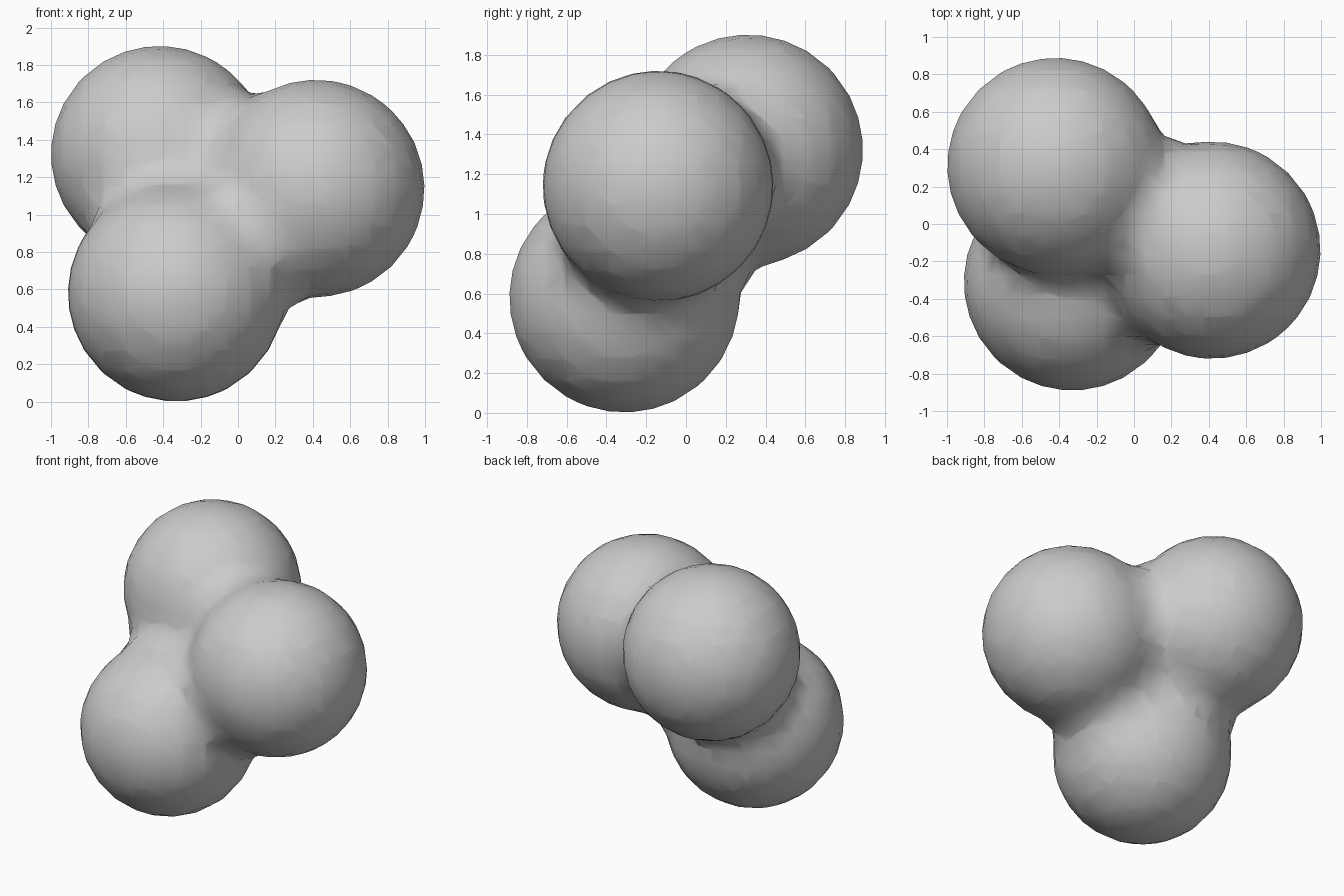
import bpy

if "Cube" in bpy.data.objects:
    bpy.data.objects.remove(bpy.data.objects["Cube"])

# Three equal blobs that melt into each other
CENTRES = [(-0.42, 0.31, 1.322), (0.417, -0.14, 1.14), (-0.33, -0.31, 0.58)]

data = bpy.data.metaballs.new("blob_cluster")
data.resolution = data.render_resolution = 0.11
data.threshold = 0.6
for centre in CENTRES:
    ball = data.elements.new(type='BALL')
    ball.co = centre
    ball.radius = 0.82
    ball.stiffness = 4.8

blob = bpy.data.objects.new("blob_cluster", data)
bpy.context.collection.objects.link(blob)
bpy.context.view_layer.update()

# Turn the blended surface into a smooth mesh
bpy.ops.object.select_all(action='DESELECT')
blob.select_set(True)
bpy.context.view_layer.objects.active = blob
bpy.ops.object.convert(target='MESH')
cluster = bpy.context.view_layer.objects.active
cluster.name = "blob_cluster"
for o in list(bpy.data.objects):
    if o.type == 'META':
        bpy.data.objects.remove(o)
cluster.data.polygons.foreach_set("use_smooth", [True] * len(cluster.data.polygons))
cluster.data.update()
